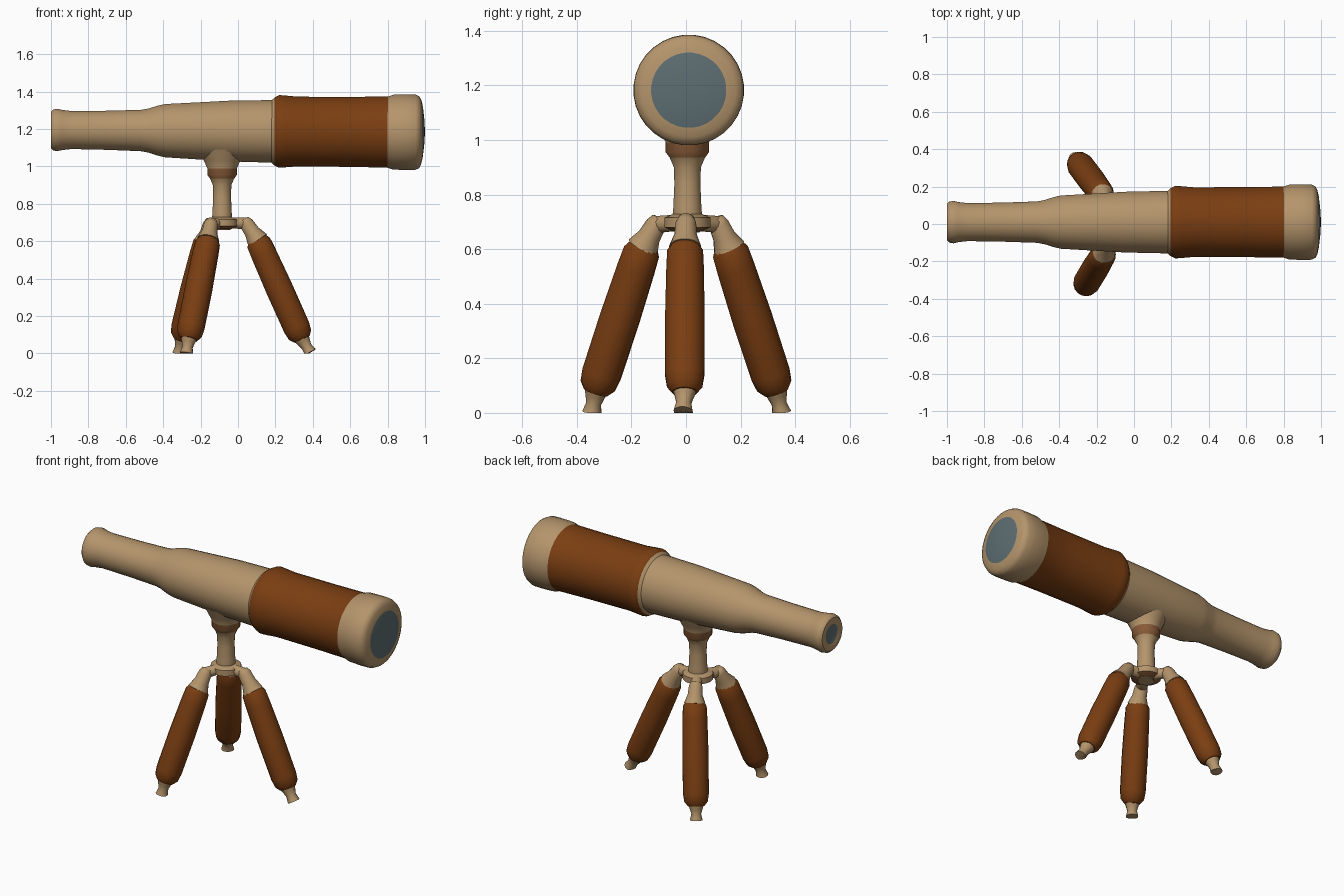
import bpy, bmesh, math
from mathutils import Vector


def material(name, rgb):
    m = bpy.data.materials.new(name)
    m.diffuse_color = (*rgb, 1)
    return m


TAN = material("tan metal", (0.46, 0.30, 0.15))
BROWN = material("brown leather", (0.195, 0.048, 0.006))
BRONZE = material("worn bronze", (0.26, 0.11, 0.04))
GLASS = material("grey blue glass", (0.11, 0.155, 0.17))


def lathe(name, p0, p1, profile, mats, segs=24, angle=40):
    """Turn (distance, radius, material index of the next band) about p0 -> p1."""
    p0, p1 = Vector(p0), Vector(p1)
    axis = (p1 - p0).normalized()
    rot = axis.to_track_quat('Z', 'Y')
    bm = bmesh.new()
    rings = []
    for d, r, _ in profile:
        rings.append([])
        for i in range(segs):
            a = 2 * math.pi * (i + 0.5) / segs
            v = p0 + rot @ Vector((r * math.cos(a), r * math.sin(a), d))
            v.z = max(v.z, 0.0)  # nothing sinks below the ground
            rings[-1].append(bm.verts.new(v))
    for k in range(len(rings) - 1):
        a, b = rings[k], rings[k + 1]
        for i in range(segs):
            j = (i + 1) % segs
            f = bm.faces.new((a[i], a[j], b[j], b[i]))
            f.material_index = profile[k][2]
    bmesh.ops.remove_doubles(bm, verts=bm.verts, dist=1e-5)
    bmesh.ops.recalc_face_normals(bm, faces=bm.faces)
    me = bpy.data.meshes.new(name)
    bm.to_mesh(me)
    bm.free()
    for m in mats:
        me.materials.append(m)
    me.shade_smooth()
    me.set_sharp_from_angle(angle=math.radians(angle))
    ob = bpy.data.objects.new(name, me)
    bpy.context.collection.objects.link(ob)
    return ob


# Telescope tube: eyepiece, body, leather sleeve, front rim and both lenses
tube = [(0.008, 0, 2), (0.004, 0.058, 0), (0.0, 0.066, 0), (0.0, 0.098, 0),
        (0.012, 0.11, 0), (0.035, 0.114, 0), (0.06, 0.108, 0), (0.11, 0.102, 0),
        (0.30, 0.105, 0), (0.48, 0.111, 0), (0.52, 0.118, 0), (0.57, 0.134, 0),
        (0.61, 0.143, 0), (0.80, 0.154, 0), (0.95, 0.163, 0), (1.18, 0.168, 0),
        (1.195, 0.182, 1), (1.22, 0.195, 1), (1.25, 0.193, 1), (1.32, 0.187, 1),
        (1.60, 0.188, 1), (1.80, 0.191, 0), (1.83, 0.201, 0), (1.90, 0.203, 0),
        (1.95, 0.202, 0), (1.97, 0.192, 0), (1.98, 0.172, 0), (1.988, 0.138, 2),
        (1.996, 0.07, 2), (2.0, 0, 2)]
lathe("telescope_tube", (-1, 0.01, 1.195), (1, 0.01, 1.182), tube,
      [TAN, BROWN, GLASS], segs=32)

# Post with bronze collar, flaring into the saddle under the tube
post = [(0, 0, 0), (0, 0.045, 0), (0.05, 0.056, 0), (0.09, 0.052, 0), (0.18, 0.048, 0),
        (0.24, 0.05, 0), (0.275, 0.065, 1), (0.295, 0.08, 1), (0.33, 0.08, 0),
        (0.37, 0.098, 0), (0.43, 0.125, 0), (0.43, 0, 0)]
lathe("mount_post", (-0.085, 0.005, 0.66), (-0.085, 0.005, 1.09), post, [TAN, BRONZE])

# Hub plate under the post
hub = [(0, 0, 1), (0, 0.05, 1), (0.015, 0.085, 0), (0.05, 0.085, 0),
       (0.065, 0.05, 0), (0.065, 0, 0)]
lathe("tripod_hub", (-0.085, 0.005, 0.665), (-0.085, 0.005, 0.73), hub, [TAN, BRONZE])

# Three legs: shoulder on the hub, leg top, leg bottom, foot end
legs = {
    "front": ((0.045, 0.0, 0.695), (0.105, -0.003, 0.605), (0.338, -0.005, 0.085),
              (0.385, -0.01, 0.005)),
    "left": ((-0.15, 0.12, 0.69), (-0.17, 0.158, 0.605), (-0.298, 0.328, 0.085),
             (-0.315, 0.35, 0.0)),
    "right": ((-0.145, -0.11, 0.69), (-0.16, -0.158, 0.605), (-0.262, -0.328, 0.085),
              (-0.275, -0.345, 0.0)),
}
for side, (shoulder, top, bottom, foot) in legs.items():
    S, T, B, F = map(Vector, (shoulder, top, bottom, foot))
    # Arm from hub to shoulder
    C = Vector((-0.085, 0.005, 0.70))
    n = (S - C).length
    lathe(side + "_hub_arm", C, S, [(0, 0, 0), (0, 0.03, 0), (n, 0.032, 0),
          (n + 0.02, 0.022, 0), (n + 0.027, 0, 0)], [TAN], 12, 60)
    # Neck widening into the leg
    n = (T - S).length
    lathe(side + "_leg_neck", S, T, [(-0.03, 0, 0), (-0.025, 0.028, 0), (0, 0.038, 0),
          (n * 0.5, 0.042, 0), (n, 0.06, 0), (n + 0.01, 0, 0)], [TAN], 16, 60)
    # Leather leg
    n = (B - T).length
    lathe(side + "_leg", T, B, [(-0.01, 0, 0), (-0.01, 0.052, 0), (0.015, 0.067, 0),
          (0.08, 0.07, 0), (n * 0.5, 0.074, 0), (n - 0.06, 0.073, 0),
          (n - 0.015, 0.066, 0), (n + 0.01, 0.046, 0), (n + 0.015, 0, 0)], [BROWN], 16)
    # Foot with a slightly flared sole
    n = (F - B).length
    lathe(side + "_foot", B, F, [(0, 0, 0), (0, 0.045, 0), (n * 0.3, 0.036, 0),
          (n * 0.6, 0.028, 0), (n, 0.036, 0), (n, 0, 0)], [TAN], 12, 50)
